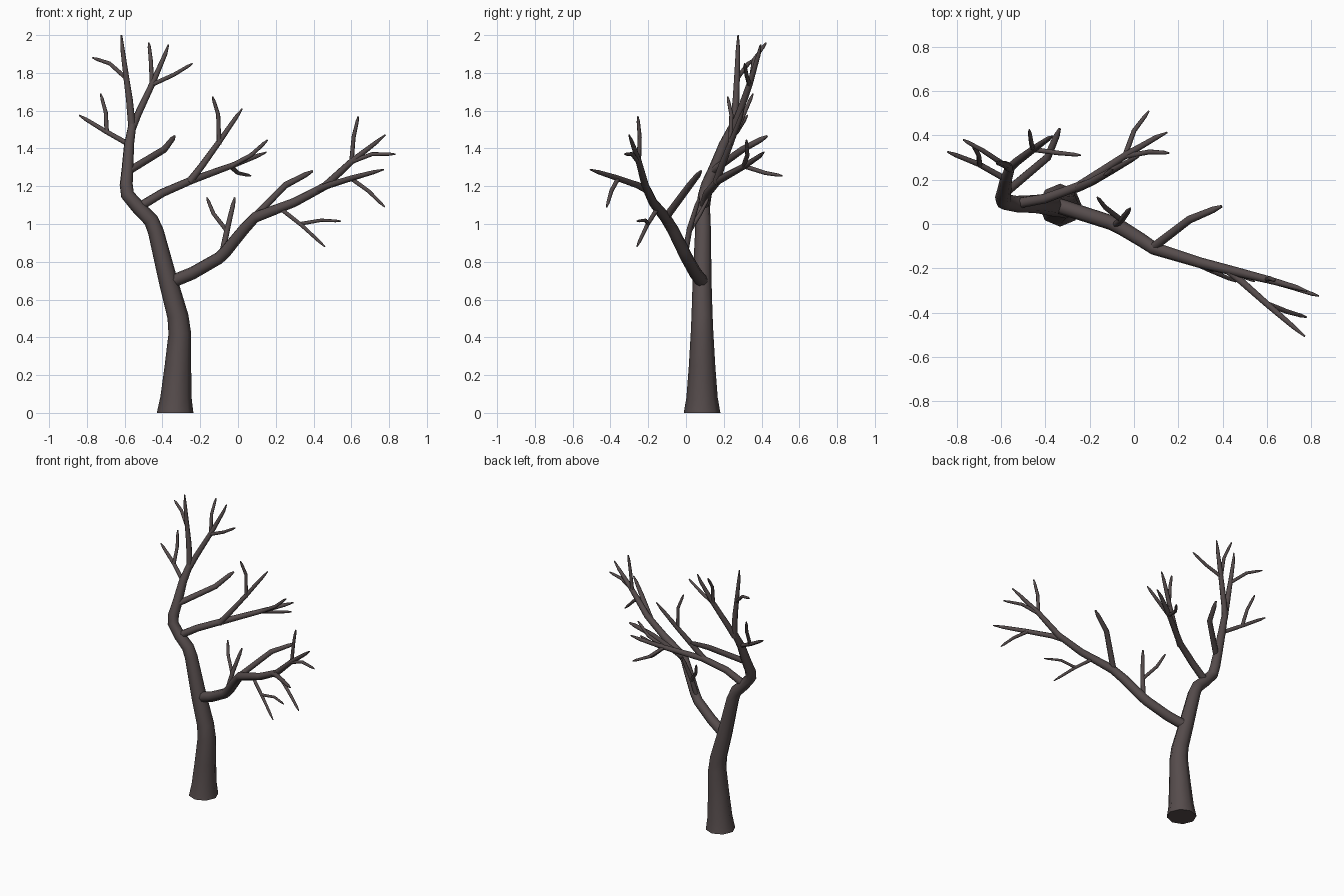
import bpy, bmesh, math
from mathutils import Vector

bark = bpy.data.materials.new("dark_bark")
bark.diffuse_color = (0.092, 0.072, 0.072, 1)
SIDES = 8


def limb(name, *pts):
    """Tapered tube through points (x, y, z, radius), closed at both ends."""
    P = [Vector(p[:3]) for p in pts]
    bm = bmesh.new()
    rings = []
    side = Vector((1, 0, 0))
    for i, p in enumerate(P):
        a = (p - P[i - 1]).normalized() if i else Vector()
        b = (P[i + 1] - p).normalized() if i < len(P) - 1 else Vector()
        t = (a + b).normalized()
        if name == "trunk" and i == 0:
            t = Vector((0, 0, 1))          # flat foot on the ground
        side = side - t * side.dot(t)
        if side.length < 0.2:
            side = t.orthogonal()
        side.normalize()
        up = t.cross(side)
        ring = []
        for k in range(SIDES):
            ang = 2 * math.pi * k / SIDES
            ring.append(bm.verts.new(p + (side * math.cos(ang) + up * math.sin(ang)) * pts[i][3]))
        rings.append(ring)
    for r0, r1 in zip(rings, rings[1:]):
        for k in range(SIDES):
            n = (k + 1) % SIDES
            bm.faces.new((r0[k], r0[n], r1[n], r1[k])).smooth = True
    bm.faces.new(rings[0][::-1])
    bm.faces.new(rings[-1])
    bmesh.ops.recalc_face_normals(bm, faces=bm.faces)
    me = bpy.data.meshes.new(name)
    bm.to_mesh(me)
    bm.free()
    me.materials.append(bark)
    ob = bpy.data.objects.new(name, me)
    bpy.context.collection.objects.link(ob)
    return ob


def twig(name, a, b, c, r=0.012):
    """Thin three-point twig narrowing to a blunt tip."""
    m = Vector(b).lerp(Vector(c), 0.75)
    limb(name, (*a, r), (*b, r * 0.9), (*m, r * 0.72), (*c, r * 0.3))


# Trunk, running on into the upright leader
limb("trunk",
     (-0.333, 0.085, 0, 0.097), (-0.328, 0.085, 0.08, 0.083), (-0.318, 0.085, 0.25, 0.07),
     (-0.308, 0.085, 0.42, 0.06), (-0.318, 0.085, 0.51, 0.056), (-0.37, 0.085, 0.70, 0.05),
     (-0.435, 0.09, 0.96, 0.042), (-0.46, 0.09, 1.02, 0.04), (-0.53, 0.09, 1.09, 0.037),
     (-0.585, 0.10, 1.155, 0.036), (-0.592, 0.115, 1.21, 0.035), (-0.585, 0.15, 1.29, 0.032),
     (-0.577, 0.20, 1.42, 0.027), (-0.56, 0.25, 1.52, 0.022))
limb("top_leader", (-0.56, 0.25, 1.50, 0.02), (-0.575, 0.265, 1.66, 0.018),
     (-0.592, 0.27, 1.78, 0.015), (-0.612, 0.275, 1.93, 0.011), (-0.617, 0.276, 2.0, 0.004))
limb("top_fork", (-0.562, 0.25, 1.50, 0.02), (-0.53, 0.28, 1.58, 0.019),
     (-0.45, 0.34, 1.75, 0.016), (-0.385, 0.385, 1.90, 0.011), (-0.368, 0.395, 1.95, 0.004))
twig("top_twig_left", (-0.59, 0.27, 1.77), (-0.68, 0.33, 1.85), (-0.77, 0.38, 1.88))
twig("top_twig_up", (-0.455, 0.34, 1.74), (-0.462, 0.36, 1.87), (-0.472, 0.425, 1.96))
twig("top_twig_right", (-0.45, 0.335, 1.74), (-0.34, 0.32, 1.79), (-0.24, 0.31, 1.85))

# Small branches on the leader
twig("left_branch", (-0.575, 0.20, 1.42), (-0.70, 0.27, 1.49), (-0.84, 0.325, 1.575), 0.014)
twig("left_branch_twig", (-0.695, 0.265, 1.485), (-0.70, 0.31, 1.59), (-0.727, 0.355, 1.69))
twig("back_branch", (-0.58, 0.14, 1.28), (-0.39, 0.30, 1.395), (-0.335, 0.43, 1.465), 0.02)

# Middle limb
limb("middle_limb", (-0.54, 0.09, 1.08, 0.025), (-0.40, 0.115, 1.165, 0.023),
     (-0.25, 0.17, 1.23, 0.021), (-0.03, 0.315, 1.31, 0.016),
     (0.10, 0.39, 1.36, 0.012), (0.15, 0.413, 1.38, 0.004))
limb("middle_fork", (-0.26, 0.16, 1.22, 0.02), (-0.19, 0.19, 1.31, 0.018),
     (-0.10, 0.24, 1.435, 0.015), (-0.01, 0.29, 1.565, 0.011), (0.022, 0.305, 1.61, 0.004))
twig("middle_fork_twig", (-0.10, 0.235, 1.42), (-0.105, 0.24, 1.58), (-0.135, 0.22, 1.675))
twig("middle_twig_up", (-0.04, 0.305, 1.305), (0.07, 0.325, 1.365), (0.157, 0.32, 1.445), 0.013)
twig("middle_twig_back", (-0.04, 0.31, 1.305), (0.0, 0.42, 1.27), (0.068, 0.51, 1.255), 0.012)

# Low limb sweeping to the right and front
limb("low_limb", (-0.35, 0.085, 0.695, 0.035), (-0.24, 0.05, 0.74, 0.034),
     (-0.10, 0.005, 0.82, 0.033), (-0.06, -0.015, 0.86, 0.033), (0.03, -0.07, 0.97, 0.031),
     (0.09, -0.11, 1.035, 0.029), (0.30, -0.175, 1.115, 0.024), (0.46, -0.215, 1.20, 0.021),
     (0.60, -0.25, 1.33, 0.017), (0.735, -0.287, 1.435, 0.011), (0.78, -0.302, 1.472, 0.004))
twig("low_tip_twig_up", (0.60, -0.25, 1.32), (0.612, -0.245, 1.46), (0.637, -0.255, 1.57))
twig("low_tip_twig_right", (0.59, -0.25, 1.325), (0.71, -0.285, 1.37), (0.833, -0.325, 1.37))
limb("low_front_branch", (0.41, -0.20, 1.175, 0.018), (0.48, -0.255, 1.205, 0.017),
     (0.61, -0.37, 1.245, 0.015), (0.72, -0.465, 1.275, 0.011), (0.77, -0.507, 1.288, 0.004))
twig("low_front_twig", (0.60, -0.36, 1.24), (0.69, -0.395, 1.175), (0.777, -0.42, 1.09))
twig("low_back_branch", (0.08, -0.11, 1.03), (0.25, 0.02, 1.205), (0.395, 0.08, 1.28), 0.02)
twig("hanging_twig", (0.22, -0.15, 1.085), (0.335, -0.205, 0.995), (0.46, -0.26, 0.88))
twig("hanging_side_twig", (0.325, -0.20, 1.0), (0.44, -0.215, 1.02), (0.545, -0.26, 1.015), 0.01)
twig("inner_twig", (-0.085, -0.005, 0.84), (-0.055, 0.02, 0.98), (-0.017, 0.07, 1.14), 0.016)
twig("inner_side_twig", (-0.06, 0.02, 0.965), (-0.13, 0.075, 1.055), (-0.165, 0.12, 1.14))
